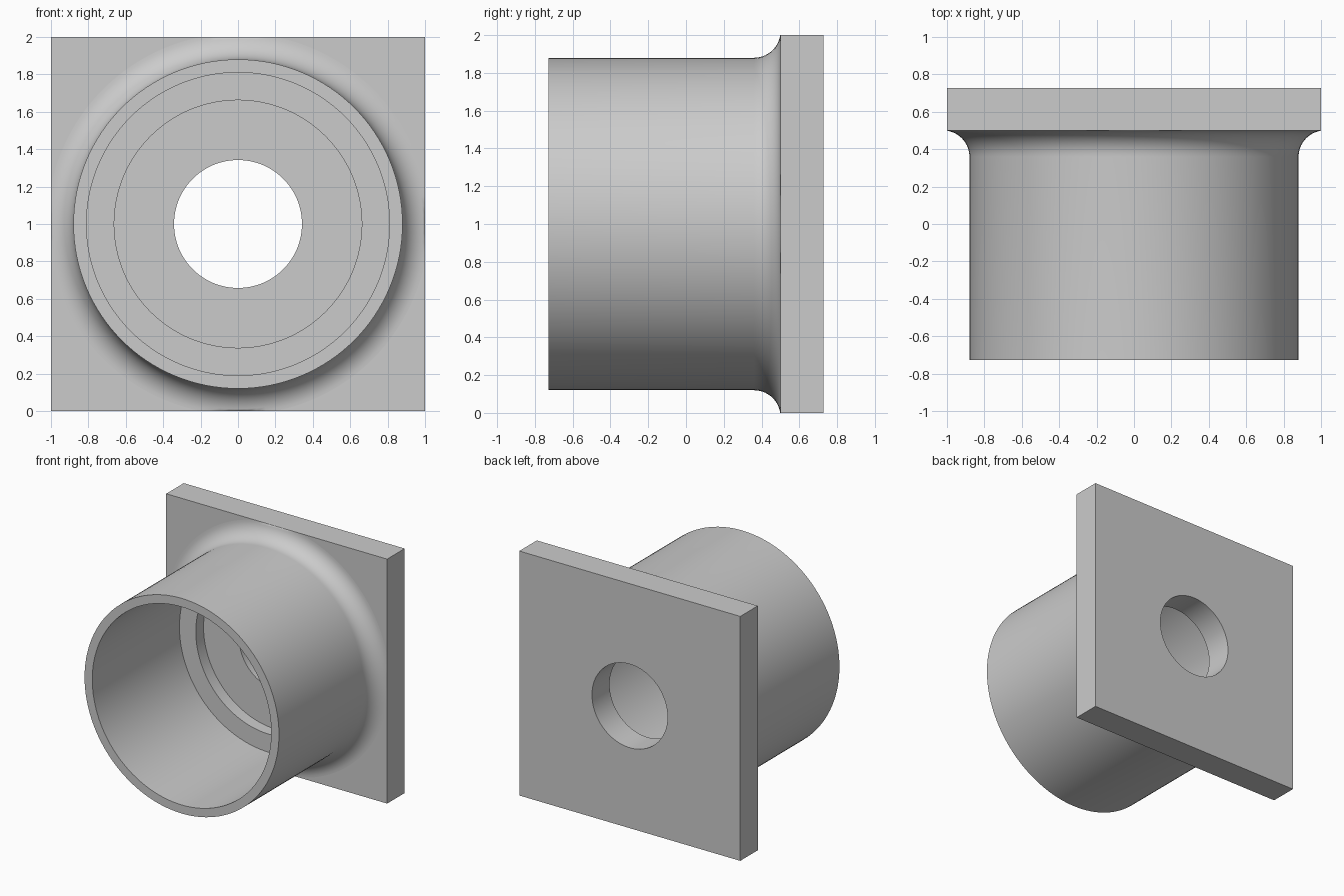
import bpy, bmesh, math

if "Cube" in bpy.data.objects:
    bpy.data.objects.remove(bpy.data.objects["Cube"], do_unlink=True)

SEGMENTS = 128          # multiple of 8, so the square corners fall on a segment
CENTRE_Z = 1.0
FRONT, BACK = -0.727, 0.727
PLATE_FRONT = 0.5
SLEEVE_R, BORE_R, RECESS_R, HOLE_R = 0.88, 0.81, 0.662, 0.342
STEP_Y = 0.40
FILLET = 0.14

# Plain grey metal
metal = bpy.data.materials.new("grey metal")
metal.use_nodes = True
grey = (0.6, 0.6, 0.6, 1.0)
metal.diffuse_color = grey
metal.node_tree.nodes["Principled BSDF"].inputs["Base Color"].default_value = grey


def ring(bm, radius, y):
    """Circle around the y axis, trimmed to the square outline of the plate."""
    verts = []
    for i in range(SEGMENTS):
        a = 2 * math.pi * i / SEGMENTS
        c, s = math.cos(a), math.sin(a)
        r = min(radius, 1.0 / max(abs(c), abs(s)))
        verts.append(bm.verts.new((r * c, y, CENTRE_Z + r * s)))
    return verts


# Closed profile: (radius, y, smooth face up to the next point)
SQUARE = 2.0            # large radius, trimmed to the full square
profile = [
    (HOLE_R, BACK, False),          # back of plate
    (SQUARE, BACK, False),          # plate edges
    (SQUARE, PLATE_FRONT, False),   # front of plate
]
# Fillet between plate and sleeve
STEPS = 14
for k in range(STEPS + 1):
    t = math.pi / 2 * (1 - k / STEPS)
    profile.append((SLEEVE_R + FILLET * (1 - math.cos(t)),
                    PLATE_FRONT - FILLET * (1 - math.sin(t)), True))
profile += [
    (SLEEVE_R, FRONT, False),         # front rim
    (BORE_R, FRONT, True),            # bore wall
    (BORE_R, STEP_Y, False),          # inner ledge
    (RECESS_R, STEP_Y, True),         # recess wall
    (RECESS_R, PLATE_FRONT, False),   # recess floor
    (HOLE_R, PLATE_FRONT, True),      # hole wall
]

# Revolve the profile into a flanged sleeve
bm = bmesh.new()
rings = [ring(bm, r, y) for r, y, _ in profile]
for n, (_, _, smooth) in enumerate(profile):
    a, b = rings[n], rings[(n + 1) % len(rings)]
    for i in range(SEGMENTS):
        j = (i + 1) % SEGMENTS
        face = bm.faces.new((a[i], a[j], b[j], b[i]))
        face.smooth = smooth
bmesh.ops.remove_doubles(bm, verts=bm.verts, dist=1e-5)
bmesh.ops.recalc_face_normals(bm, faces=bm.faces)

mesh = bpy.data.meshes.new("flanged_sleeve")
bm.to_mesh(mesh)
bm.free()
mesh.materials.append(metal)
sleeve = bpy.data.objects.new("flanged_sleeve", mesh)
bpy.context.collection.objects.link(sleeve)
